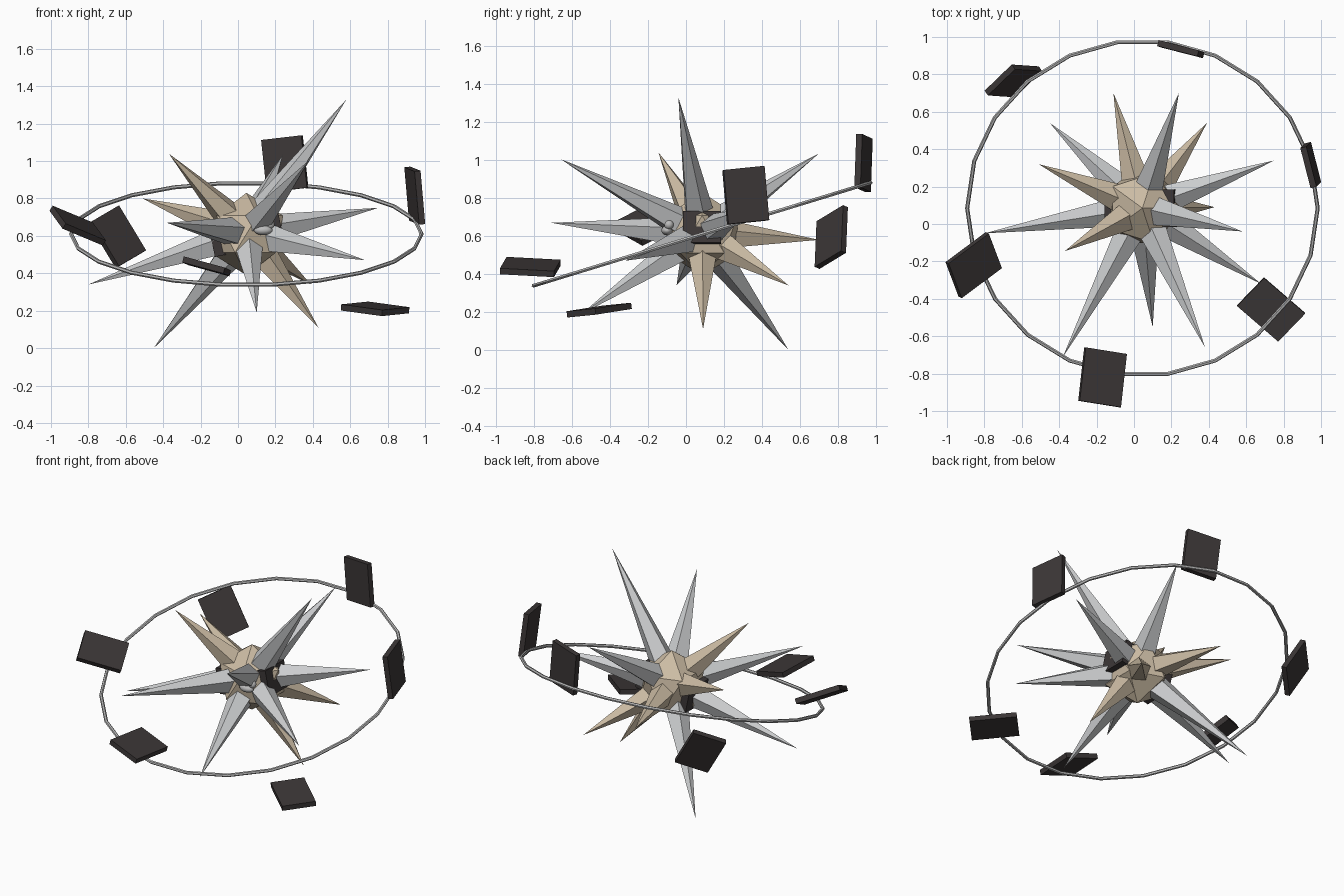
import bpy, bmesh, math
from mathutils import Vector, Matrix

if "Cube" in bpy.data.objects:
    bpy.data.objects.remove(bpy.data.objects["Cube"])

C = Vector((0.045, 0.085, 0.61))


def mat(name, rgb):
    m = bpy.data.materials.new(name)
    m.diffuse_color = (*rgb, 1)
    m.use_nodes = True
    m.node_tree.nodes["Principled BSDF"].inputs["Base Color"].default_value = m.diffuse_color
    return m


GREY = mat("pale_steel", (0.60, 0.61, 0.62))
TAN = mat("sand", (0.60, 0.50, 0.37))
DARK = mat("charcoal", (0.045, 0.038, 0.038))
RING = mat("ring_grey", (0.50, 0.50, 0.50))


def finish(bm, name, m):
    bmesh.ops.recalc_face_normals(bm, faces=bm.faces)
    me = bpy.data.meshes.new(name)
    bm.to_mesh(me)
    bm.free()
    me.materials.append(m)
    ob = bpy.data.objects.new(name, me)
    bpy.context.collection.objects.link(ob)
    return ob


# faceted core
bm = bmesh.new()
bmesh.ops.create_icosphere(bm, subdivisions=1, radius=0.22, matrix=Matrix.Translation(C))
finish(bm, "core", TAN)

# dark block passing through the core, showing on both sides
bm = bmesh.new()
bmesh.ops.create_cube(bm, size=1, matrix=Matrix.Translation(C) @ Matrix.Rotation(math.radians(-12), 4, 'Y')
                      @ Matrix.Diagonal((0.38, 0.2, 0.17, 1)))
finish(bm, "core_block", DARK)


# five-sided spikes pointing out of the core
def spike(name, tip, r, m):
    d = Vector(tip) - C
    start, length = 0.13, d.length - 0.13
    bm = bmesh.new()
    bmesh.ops.create_cone(bm, cap_ends=True, segments=5, radius1=r, radius2=0, depth=length)
    bmesh.ops.remove_doubles(bm, verts=bm.verts, dist=1e-5)
    rot = d.to_track_quat('Z', 'Y').to_matrix().to_4x4()
    bm.transform(Matrix.Translation(C + d.normalized() * (start + length / 2)) @ rot)
    finish(bm, name, m)


grey_tips = [(0.58, -0.04, 1.33), (0.75, 0.34, 0.75), (0.68, -0.32, 0.47), (0.10, -0.55, 0.19),
             (-0.45, 0.54, 0.0), (-0.80, -0.05, 0.34), (-0.38, -0.71, 0.67), (0.24, 0.70, 1.035),
             (0.38, -0.66, 1.005)]
tan_tips = [(0.43, 0.09, 0.11), (0.39, 0.54, 0.34), (-0.51, 0.32, 0.80), (-0.37, -0.145, 1.04),
            (-0.11, 0.70, 0.58)]
for i, t in enumerate(grey_tips):
    spike(f"long_spike_{i + 1}", t, 0.082, GREY)
for i, t in enumerate(tan_tips):
    spike(f"short_spike_{i + 1}", t, 0.082, TAN)

# tilted 22-sided ring
bpy.ops.mesh.primitive_torus_add(major_segments=22, minor_segments=6, major_radius=0.937,
                                 minor_radius=0.011, location=C, rotation=(math.radians(17), 0, 0))
ring = bpy.context.object
ring.name = "ring"
ring.data.materials.append(RING)

# floating panels: centre, short edge, long edge
panels = [((-0.645, 0.765, 0.595), (0.145, 0.14, 0.085), (0.145, -0.01, -0.24)),
          ((0.25, 0.935, 0.985), (0.215, -0.055, 0.025), (0.03, -0.01, -0.28)),
          ((0.945, 0.315, 0.815), (-0.055, 0.215, 0.022), (0.025, 0.025, -0.285)),
          ((0.733, -0.457, 0.21), (-0.145, -0.15, -0.015), (0.22, -0.19, -0.03)),
          ((-0.168, -0.82, 0.437), (0.22, -0.035, -0.06), (-0.032, -0.285, 0.015)),
          ((-0.857, -0.22, 0.655), (0.07, -0.185, -0.096), (0.215, 0.16, -0.09))]
for i, (c, u, v) in enumerate(panels):
    u, v = Vector(u), Vector(v)
    w = u.cross(v).normalized() * 0.033
    m = Matrix((u, v, w)).transposed().to_4x4()
    m.translation = Vector(c)
    bm = bmesh.new()
    bmesh.ops.create_cube(bm, size=1, matrix=m)
    finish(bm, f"panel_{i + 1}", DARK)

# small smooth beads on the front of the core
for i, (p, s) in enumerate([((0.135, -0.10, 0.63), (0.05, 0.03, 0.026)),
                            ((0.17, -0.09, 0.66), (0.025, 0.025, 0.025))]):
    bm = bmesh.new()
    bmesh.ops.create_uvsphere(bm, u_segments=16, v_segments=10, radius=1,
                              matrix=Matrix.Translation(p) @ Matrix.Diagonal((*s, 1)))
    for f in bm.faces:
        f.smooth = True
    finish(bm, f"bead_{i + 1}", RING)
